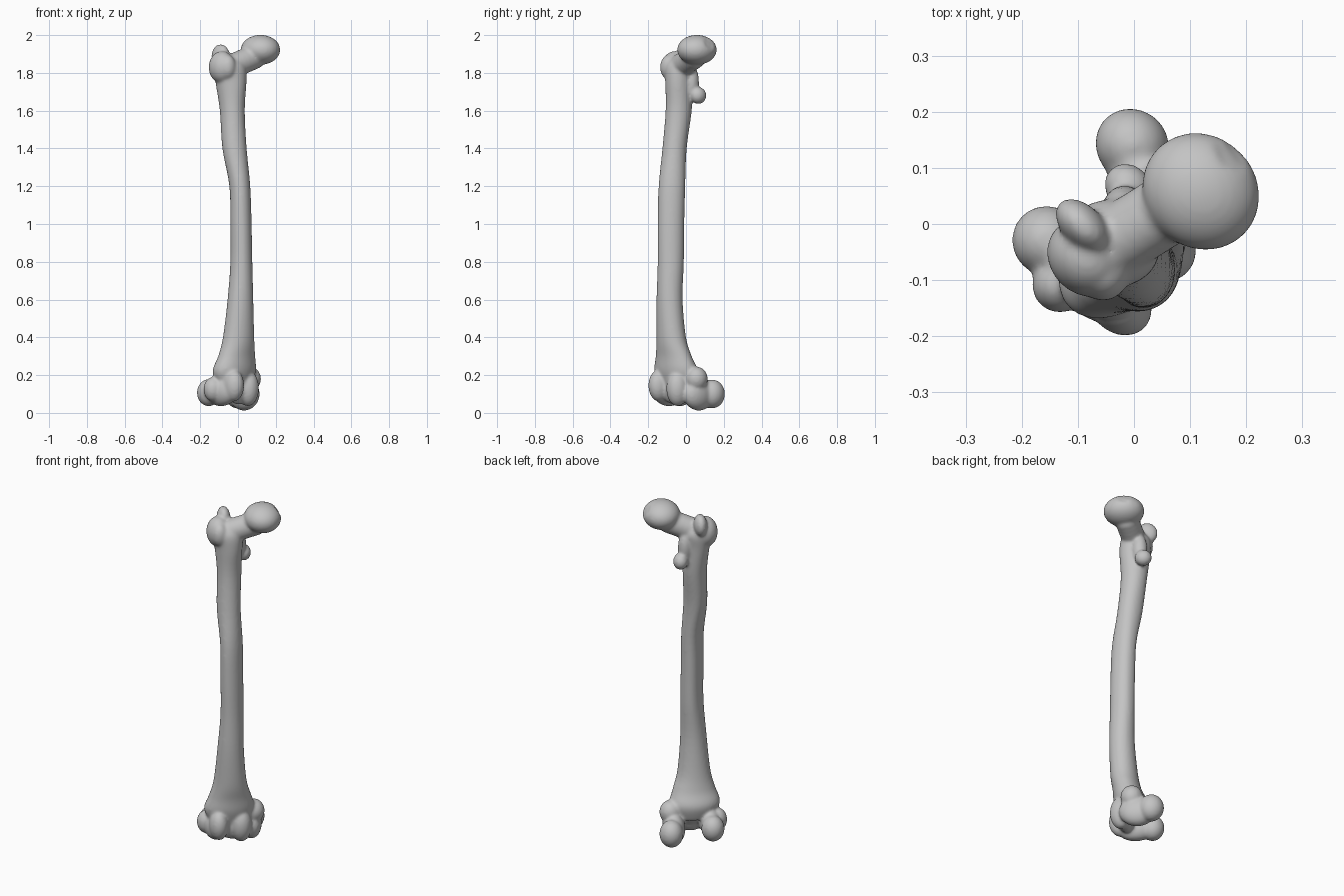
import bpy
import bmesh
from math import cos, sin, pi, sqrt
from mathutils import Matrix, Vector

old = bpy.data.objects.get("Cube")
if old:
    bpy.data.objects.remove(old)

bone_mat = bpy.data.materials.new("bone_grey")
bone_mat.use_nodes = True
GREY = (0.55, 0.55, 0.55, 1)
bone_mat.diffuse_color = GREY
bone_mat.node_tree.nodes["Principled BSDF"].inputs["Base Color"].default_value = GREY

bm = bmesh.new()
TURN = Matrix.Rotation(pi / 4, 4, 'Z')   # the joints sit diagonally to the axes


def lump(center, radii):
    """Ellipsoid with radii along inner-outer, front-back and vertical axes."""
    mat = Matrix.Translation(center) @ TURN @ Matrix.Diagonal((*radii, 1))
    return bmesh.ops.create_uvsphere(bm, u_segments=40, v_segments=24,
                                     radius=1, matrix=mat)["verts"]


def blend(a, b, c, d, t):
    """Smooth curve value between b and c."""
    return b + 0.5 * t * (c - a + t * (2 * a - 5 * b + 4 * c - d
                                       + t * (3 * (b - c) + d - a)))


# Shaft sections: height, centre x, centre y, half x, half y, skew, rear ridge
SECTIONS = [
    (0.14, -.02, -.05, .09, .09, .4, 0),
    (0.22, -.02, -.053, .115, .115, .4, 0),
    (0.30, -.007, -.065, .098, .095, .36, 0),
    (0.40, .003, -.078, .083, .078, .16, 0),
    (0.60, .013, -.087, .068, .069, .05, .05),
    (0.80, .018, -.081, .058, .069, 0, .1),
    (1.00, .016, -.080, .056, .070, 0, .12),
    (1.20, .010, -.075, .055, .070, 0, .12),
    (1.40, -.018, -.061, .064, .064, 0, .1),
    (1.60, -.030, -.039, .066, .069, -.05, .04),
    (1.75, -.037, -.037, .082, .073, -.1, 0),
    (1.83, -.042, -.035, .085, .078, 0, 0),
    (1.87, -.042, -.035, .06, .055, 0, 0),
]


def ring(section, sides=40):
    z, cx, cy, hx, hy, skew, ridge = section
    verts = []
    for i in range(sides):
        a = 2 * pi * i / sides
        r = 1 + ridge * max(0, cos(a - pi * 0.75)) ** 8
        verts.append(bm.verts.new((
            cx + r * hx * cos(a),
            cy + r * hy * (skew * cos(a) + sqrt(1 - skew ** 2) * sin(a)), z)))
    return verts


# Shaft
STEPS = 5
last = len(SECTIONS) - 1
rings = []
for s in range(last):
    four = [SECTIONS[min(max(s + k, 0), last)] for k in (-1, 0, 1, 2)]
    for j in range(STEPS):
        rings.append(ring([blend(*v, j / STEPS) for v in zip(*four)]))
rings.append(ring(SECTIONS[-1]))
for low, high in zip(rings, rings[1:]):
    for i in range(len(low)):
        k = (i + 1) % len(low)
        bm.faces.new((low[i], low[k], high[k], high[i]))
bm.faces.new(rings[0][::-1])
bm.faces.new(rings[-1])

# Ball head, with the shallow pit on its inner side
head_center = Vector((.119, .058, 1.922))
pit = Vector((.6, .65, .35)).normalized()
for v in lump(head_center, (.1, .109, .079)):
    d = v.co - head_center
    if d.normalized().dot(pit) > 0.95:
        v.co = head_center + d * 0.93

# Neck
neck_start, neck_end = Vector((-.03, -.03, 1.835)), Vector((.085, .042, 1.885))
for i in range(7):
    lump(neck_start.lerp(neck_end, i / 6), (.06, .064, .066))

# Greater trochanter: body, rear peak, front swelling
lump((-.085, -.06, 1.83), (.065, .075, .085))
lump((-.092, -.003, 1.89), (.036, .058, .062))
lump((-.055, -.092, 1.83), (.045, .045, .065))

# Lesser trochanter and the ridge above it
lump((-.01, .065, 1.68), (.04, .046, .045))
lump((-.015, .03, 1.75), (.038, .04, .09))

# Inner condyle: main, rear ball, upper side swelling, front lip
lump((.032, .068, .1), (.06, .1, .088))
lump((-.003, .14, .1), (.064, .068, .076))
lump((.062, .055, .18), (.06, .06, .065))
lump((.052, -.045, .13), (.058, .06, .095))

# Outer condyle: main, rear ball, side swelling, front lip
lump((-.09, -.09, .117), (.06, .11, .082))
lump((-.155, -.03, .107), (.062, .063, .072))
lump((-.132, -.108, .125), (.05, .05, .065))
lump((-.025, -.142, .145), (.052, .062, .085))

# Body of the lower joint between the condyles
lump((-.005, -.05, .19), (.11, .07, .1))
lump((.005, -.06, .13), (.09, .05, .085))

bmesh.ops.recalc_face_normals(bm, faces=bm.faces)
mesh = bpy.data.meshes.new("thigh_bone")
bm.to_mesh(mesh)
bm.free()
mesh.materials.append(bone_mat)
bone = bpy.data.objects.new("thigh_bone", mesh)
bpy.context.collection.objects.link(bone)

# Fuse all parts into one skin and soften the joins
fuse = bone.modifiers.new("fuse", 'REMESH')
fuse.mode = 'VOXEL'
fuse.voxel_size = 0.007
fuse.use_smooth_shade = True
soften = bone.modifiers.new("soften", 'SMOOTH')
soften.factor = 0.5
soften.iterations = 12
for p in mesh.polygons:
    p.use_smooth = True
